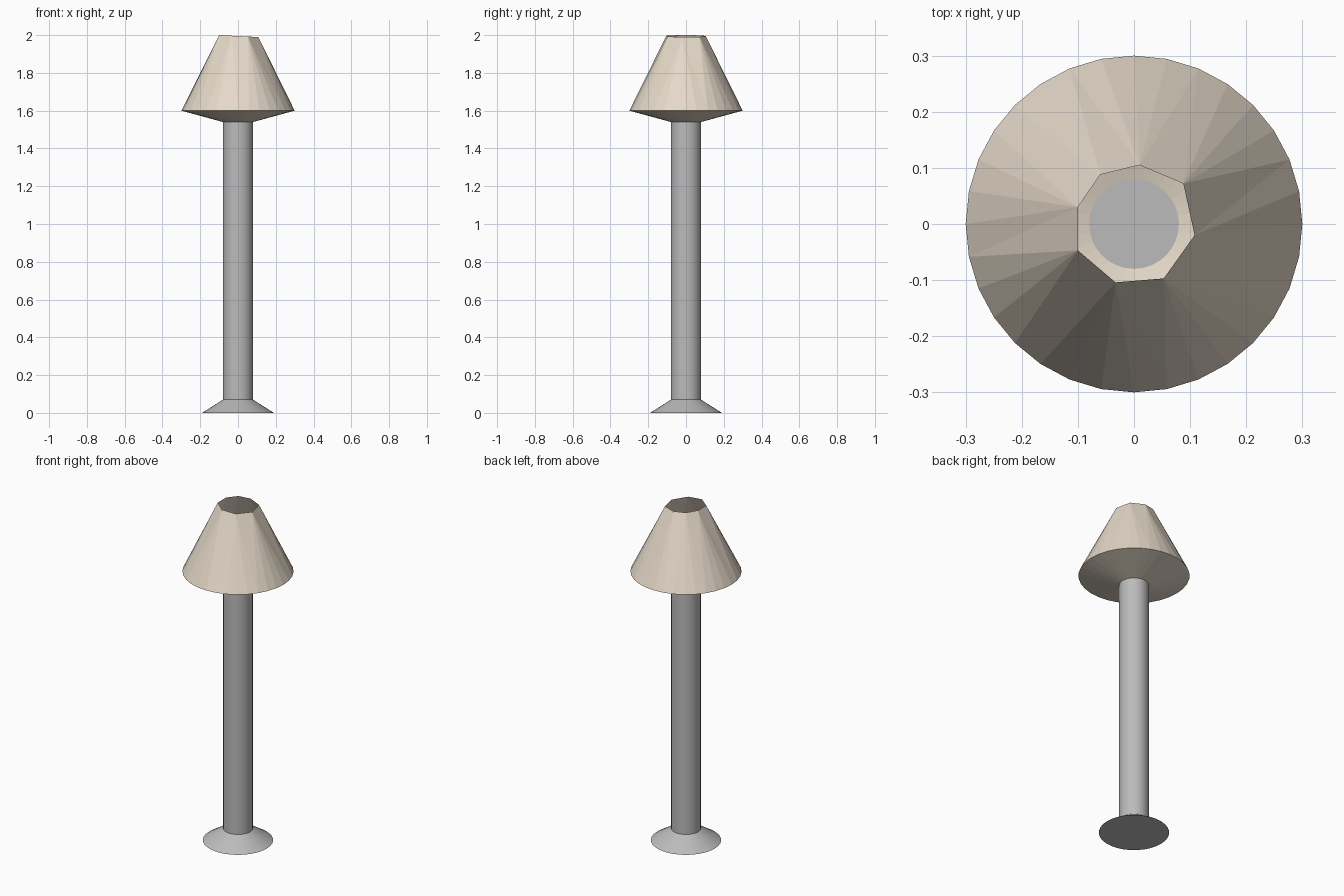
import bpy, math

if "Cube" in bpy.data.objects:
    bpy.data.objects.remove(bpy.data.objects["Cube"])

N = 32


def material(name, rgb):
    m = bpy.data.materials.new(name)
    m.diffuse_color = (*rgb, 1)
    m.use_nodes = True
    m.node_tree.nodes["Principled BSDF"].inputs["Base Color"].default_value = m.diffuse_color
    return m


def ring(r, z):
    return [(r * math.cos(2 * math.pi * i / N), r * math.sin(2 * math.pi * i / N), z) for i in range(N)]


def quads(a, b):
    # side faces between two rings starting at vertex indices a (lower) and b (upper)
    return [(a + i, a + (i + 1) % N, b + (i + 1) % N, b + i) for i in range(N)]


def build(name, verts, faces, mat):
    me = bpy.data.meshes.new(name)
    me.from_pydata(verts, [], faces)
    me.materials.append(mat)
    ob = bpy.data.objects.new(name, me)
    bpy.context.collection.objects.link(ob)
    return ob


grey = material("grey_metal", (0.5, 0.5, 0.5))
beige = material("beige_fabric", (0.78, 0.69, 0.58))

# Post with flared foot, one turned profile
verts = ring(0.19, 0) + ring(0.08, 0.07) + ring(0.08, 1.54)
faces = quads(0, N) + quads(N, 2 * N)
faces += [tuple(reversed(range(N))), tuple(range(2 * N, 3 * N))]
post = build("post_and_foot", verts, faces, grey)
bpy.context.view_layer.objects.active = post
post.select_set(True)
bpy.ops.object.shade_smooth_by_angle(angle=math.radians(30))

# Lampshade: shallow underside, then triangle fans up to an uneven eight-sided opening
rim = [(0.088, 0.072), (0.01, 0.105), (-0.06, 0.088), (-0.1, 0.03),
       (-0.1, -0.047), (-0.033, -0.104), (0.053, -0.097), (0.108, -0.02)]
verts = ring(0.08, 1.54) + ring(0.3, 1.6)
verts += [(x, y, 1.995 - 0.05 * x) for x, y in rim]
faces = quads(0, N)


def nearest(i):
    # rim corner closest to outer vertex i
    p = verts[N + i % N]
    return min(range(8), key=lambda k: math.dist(p[:2], rim[k]))


for i in range(N):
    j = N + (i + 1) % N
    a, b = nearest(i), nearest(i + 1)
    faces.append((N + i, j, 2 * N + a))
    if a != b:
        faces.append((j, 2 * N + b, 2 * N + a))
build("lampshade", verts, faces, beige)
